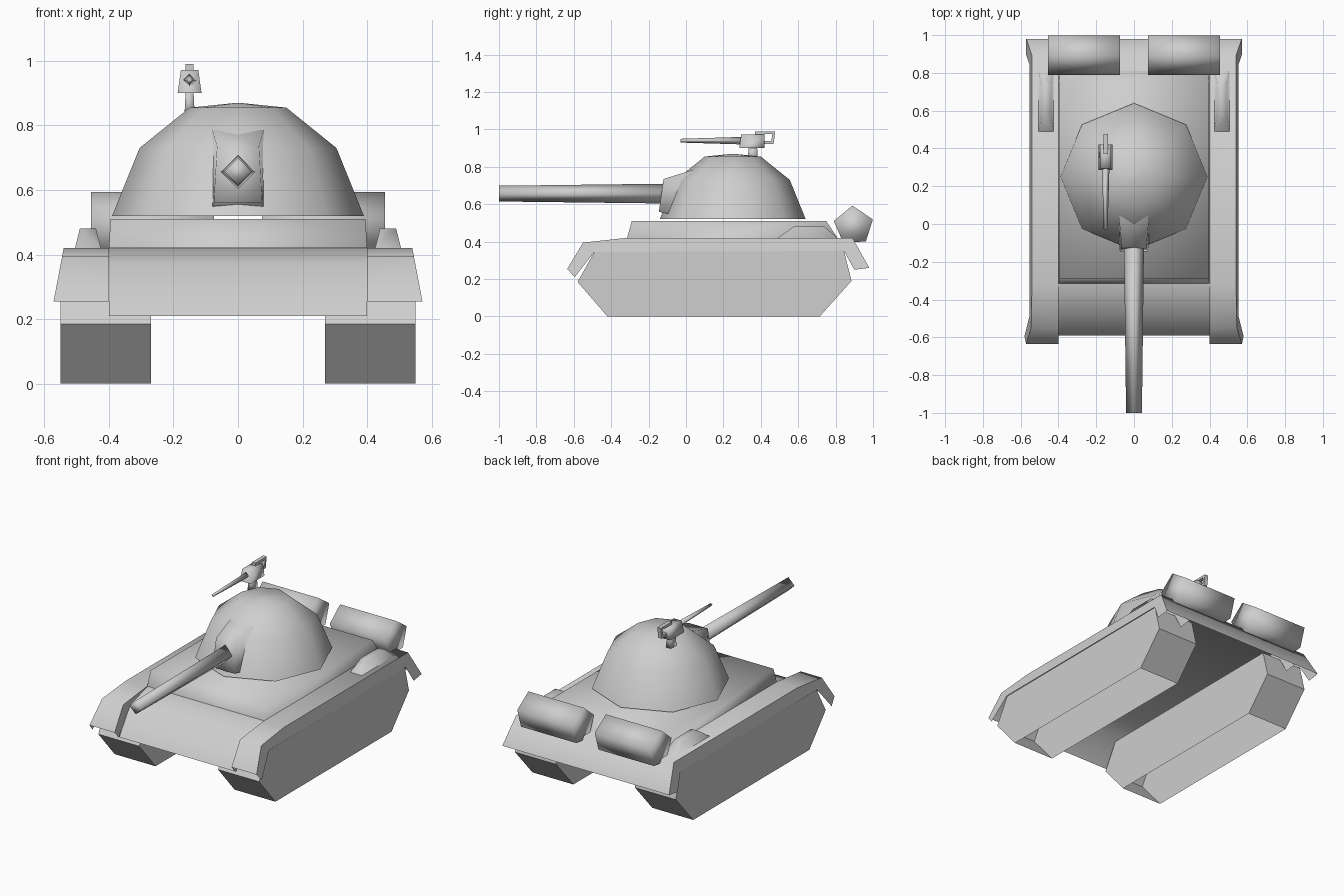
import bpy, bmesh, math

cube = bpy.data.objects.get("Cube")
if cube:
    bpy.data.objects.remove(cube, do_unlink=True)

GREY = (0.62, 0.62, 0.62, 1.0)
mat = bpy.data.materials.new("plain_grey")
mat.use_nodes = True
mat.diffuse_color = GREY
mat.node_tree.nodes["Principled BSDF"].inputs["Base Color"].default_value = GREY


def loft(name, rings, smooth=0, skip=(), caps=(True, True)):
    """Skin equal-length point rings; skip leaves out strips, caps closes the ends."""
    bm = bmesh.new()
    loops = [[bm.verts.new(p) for p in ring] for ring in rings]
    n = len(loops[0])
    for a, b in zip(loops, loops[1:]):
        for i in range(n):
            if i not in skip:
                j = (i + 1) % n
                bm.faces.new((a[i], a[j], b[j], b[i]))
    for loop, closed in zip((loops[0], loops[-1]), caps):
        if closed:
            bm.faces.new(loop)
    bmesh.ops.recalc_face_normals(bm, faces=bm.faces[:])
    me = bpy.data.meshes.new(name)
    bm.to_mesh(me)
    bm.free()
    me.materials.append(mat)
    if smooth:
        me.shade_smooth()
        me.set_sharp_from_angle(angle=math.radians(smooth))
    ob = bpy.data.objects.new(name, me)
    bpy.context.collection.objects.link(ob)
    return ob


def prism(name, profile, x0, x1, smooth=0, flare=None, skip=(), caps=(True, True)):
    """Extrude a (y, z) profile from x0 to x1; flare gives the x of the x1 side by z."""
    outer = flare or (lambda z: x1)
    return loft(name, [[(x0, y, z) for y, z in profile],
                       [(outer(z), y, z) for y, z in profile]], smooth, skip, caps)


def barrel(name, x, z, stations):
    """Diamond-section tube along y from (y, radius) stations."""
    return loft(name, [[(x + r, y, z), (x, y, z + r), (x - r, y, z), (x, y, z - r)]
                       for y, r in stations], 95)


# Open-bottomed hull shell: front plate, deck and rear apron
prism("hull_shell", [(-0.59, 0.21), (-0.48, 0.37), (-0.30, 0.42), (0.89, 0.42), (0.98, 0.26)],
      -0.40, 0.40, 70, skip=(4,), caps=(False, False))

# Raised upper hull with slightly leaning sides
loft("upper_hull", [
    [(-0.40, -0.315, 0.42), (0.40, -0.315, 0.42), (0.40, 0.81, 0.42), (-0.40, 0.81, 0.42)],
    [(-0.395, -0.29, 0.51), (0.395, -0.29, 0.51), (0.395, 0.75, 0.51), (-0.395, 0.75, 0.51)]],
    95, caps=(False, True))

track = [(-0.42, 0), (-0.58, 0.185), (-0.49, 0.345), (0.845, 0.35), (0.885, 0.19), (0.715, 0)]
fender = [(-0.635, 0.255), (-0.55, 0.395), (-0.32, 0.42), (0.89, 0.42), (0.98, 0.26),
          (0.90, 0.25), (0.845, 0.35), (-0.49, 0.345), (-0.595, 0.21)]
drum = [(0.89, 0.593), (0.999, 0.519), (0.962, 0.402), (0.842, 0.392), (0.79, 0.51)]

for side, s in (("left", 1), ("right", -1)):
    # Bottomless running gear and mudguards, then stowage on each side
    prism(side + "_track", track, s * 0.27, s * 0.55, skip=(5,))
    prism(side + "_fender", fender, s * 0.40, s * 0.55, 70, skip=(4, 5, 6, 7, 8),
          flare=lambda z: s * (0.54 + 0.19 * (0.42 - z)))
    loft(side + "_stowage_box", [
        [(s * 0.425, 0.49, 0.42), (s * 0.505, 0.49, 0.42),
         (s * 0.505, 0.81, 0.42), (s * 0.425, 0.81, 0.42)],
        [(s * 0.44, 0.575, 0.48), (s * 0.49, 0.575, 0.48),
         (s * 0.49, 0.74, 0.48), (s * 0.44, 0.74, 0.48)]], 95, caps=(False, True))
    prism(side + "_rear_drum", drum, s * 0.075, s * 0.455, 95)

# Eight-sided domed turret, open underneath
loft("turret", [[(r * math.sin(math.tau * i / 8), 0.25 + r * math.cos(math.tau * i / 8), z)
                 for i in range(8)]
                for r, z in ((0.39, 0.52), (0.305, 0.73), (0.15, 0.855), (0.004, 0.87))],
     60, caps=(False, True))

# Gun shield tapering forward, and the main gun
loft("gun_shield", [
    [(-0.08, 0.04, 0.785), (0.08, 0.04, 0.785), (0.08, -0.08, 0.545), (-0.08, -0.08, 0.545)],
    [(-0.065, -0.12, 0.735), (0.065, -0.12, 0.735), (0.075, -0.145, 0.56), (-0.075, -0.145, 0.56)]],
    95, caps=(False, True))
barrel("main_gun", 0, 0.657, [(-1.0, 0.042), (-0.10, 0.053)])

# Roof machine gun: post, body, barrel and grip
MX = -0.15


def block(name, bottom, top):
    """Box between two (half width, y0, y1, z) rectangles."""
    loft(name, [[(MX - w, a, z), (MX + w, a, z), (MX + w, b, z), (MX - w, b, z)]
                for w, a, b, z in (bottom, top)], 95)


block("mount_post", (0.016, 0.33, 0.385, 0.83), (0.012, 0.335, 0.38, 0.91))
block("mount_body", (0.037, 0.285, 0.42, 0.90), (0.027, 0.295, 0.42, 0.972))
barrel("mount_barrel", MX, 0.94, [(-0.03, 0.010), (0.30, 0.020)])
for part, outline in (
        ("top", [(0.37, 0.972), (0.37, 0.99), (0.477, 0.99), (0.475, 0.977)]),
        ("rear", [(0.462, 0.98), (0.476, 0.98), (0.468, 0.922), (0.455, 0.928)]),
        ("bottom", [(0.41, 0.922), (0.41, 0.938), (0.462, 0.938), (0.468, 0.922)])):
    prism("grip_" + part, outline, MX - 0.012, MX + 0.012)
